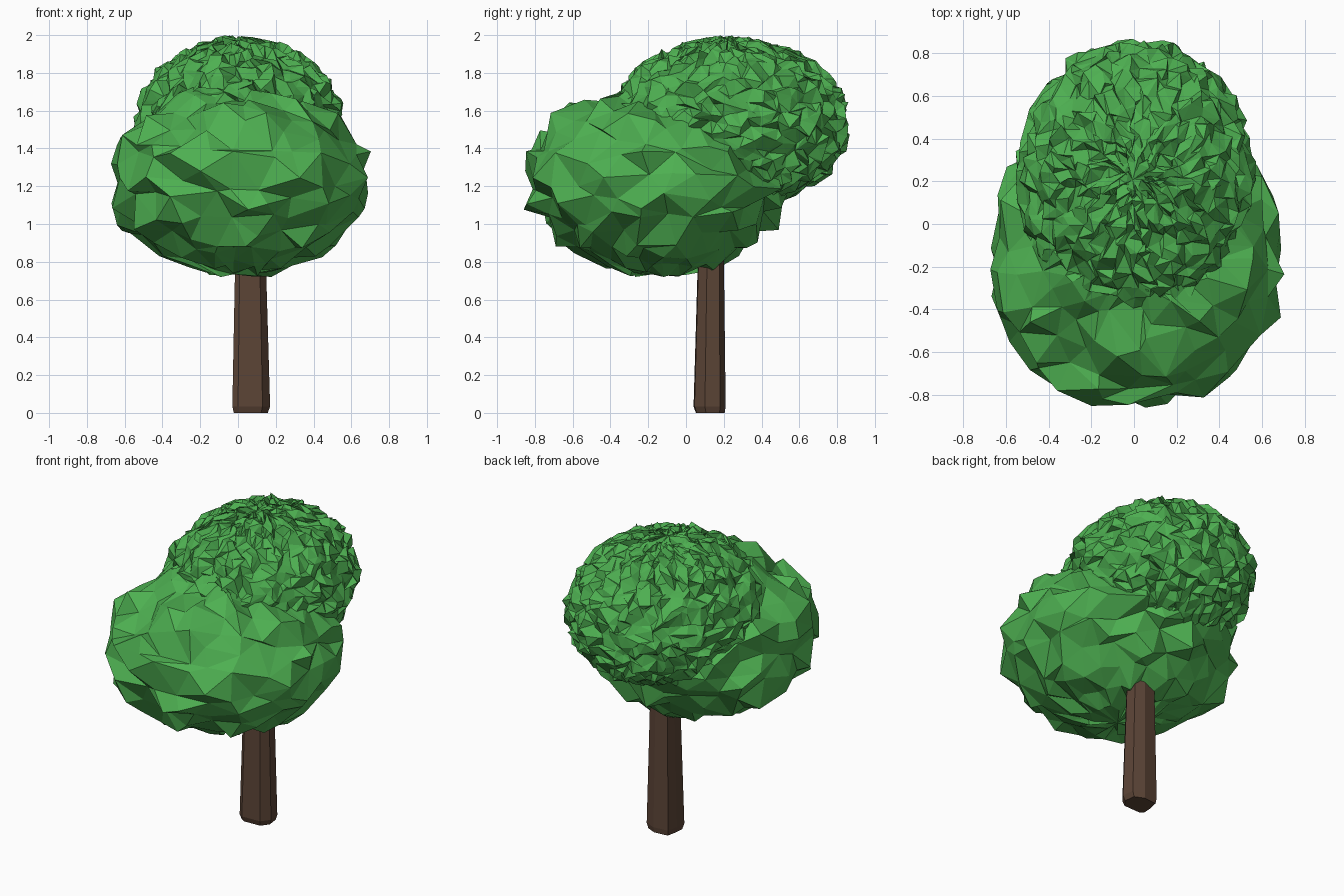
import bpy
import bmesh
import random
from mathutils import Vector

cube = bpy.data.objects.get("Cube")
if cube:
    bpy.data.objects.remove(cube, do_unlink=True)


def make_material(name, colour):
    mat = bpy.data.materials.new(name)
    mat.use_nodes = True
    mat.diffuse_color = colour
    mat.node_tree.nodes["Principled BSDF"].inputs["Base Color"].default_value = colour
    return mat


def add_object(name, bm, mat):
    mesh = bpy.data.meshes.new(name)
    bmesh.ops.recalc_face_normals(bm, faces=bm.faces)
    bm.to_mesh(mesh)
    bm.free()
    mesh.materials.append(mat)
    obj = bpy.data.objects.new(name, mesh)
    bpy.context.collection.objects.link(obj)
    return obj


def leafy_crown(name, centre, radii, segments, rings, jitter, seed, mat):
    """Faceted ellipsoid with every vertex nudged at random."""
    rng = random.Random(seed)
    bm = bmesh.new()
    bmesh.ops.create_uvsphere(bm, u_segments=segments, v_segments=rings, radius=1)
    for v in bm.verts:
        # less jitter on the underside, and around the poles
        amount = jitter * (1 if v.co.z > -0.7 else 0.6)
        nudge = Vector([rng.uniform(-amount, amount) for _ in range(3)])
        v.co = Vector([c + p * r for c, p, r in zip(centre, v.co, radii)]) + nudge
    bmesh.ops.triangulate(bm, faces=bm.faces)
    return add_object(name, bm, mat)


leaf = make_material("leaf green", (0.075, 0.43, 0.082, 1))
bark = make_material("bark brown", (0.105, 0.058, 0.037, 1))

# Broad lower crown at the front, finer upper crown at the back
leafy_crown("lower_crown", (0, -0.15, 1.23), (0.68, 0.69, 0.49), 26, 14, 0.055, 4, leaf)
leafy_crown("upper_crown", (0.005, 0.23, 1.53), (0.54, 0.62, 0.44), 64, 32, 0.032, 7, leaf)

# Trunk: uneven eight-sided post, tapering upward, with a chamfered foot
outline = [(-0.03, 0.06), (0, 0.04), (0.13, 0.045), (0.17, 0.1),
           (0.16, 0.18), (0.09, 0.21), (-0.01, 0.2), (-0.025, 0.13)]
axis = Vector((0.05, 0.16))
bm = bmesh.new()
loops = []
for z, scale in ((0, 0.9), (0.035, 1), (1.1, 0.74)):
    loops.append([bm.verts.new((*(axis + (Vector(p) - axis) * scale), z)) for p in outline])
bm.faces.new(loops[0])
bm.faces.new(loops[-1])
for low, high in zip(loops, loops[1:]):
    for i in range(len(outline)):
        j = (i + 1) % len(outline)
        bm.faces.new((low[i], low[j], high[j], high[i]))
add_object("trunk", bm, bark)
